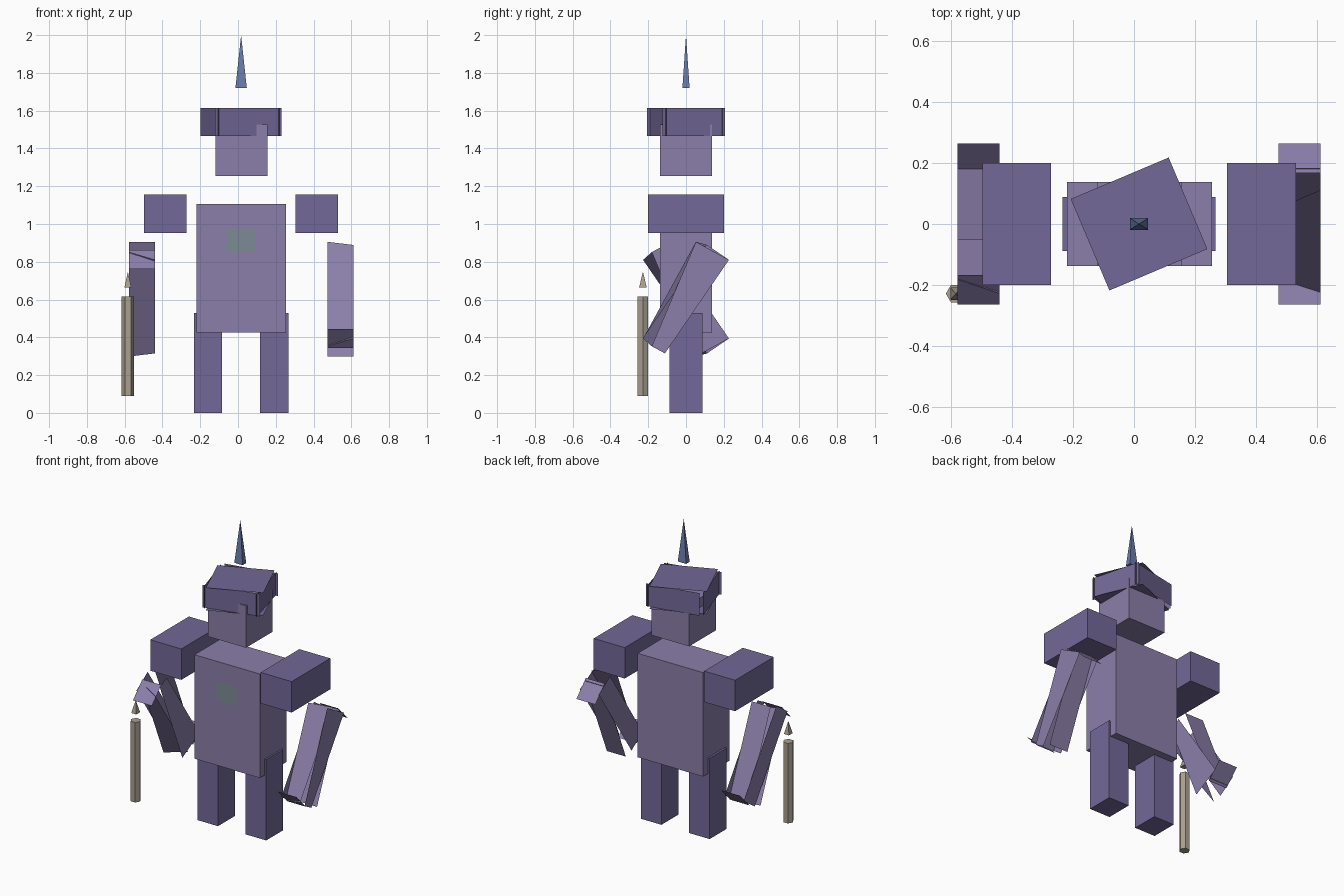
import bpy
import bmesh
from math import pi
from mathutils import Matrix, Vector

if "Cube" in bpy.data.objects:
    bpy.data.objects.remove(bpy.data.objects["Cube"])


def material(name, rgb):
    m = bpy.data.materials.new(name)
    m.diffuse_color = (*rgb, 1)
    m.use_nodes = True
    m.node_tree.nodes["Principled BSDF"].inputs["Base Color"].default_value = m.diffuse_color
    return m


LIGHT = material("light_purple", (0.26, 0.21, 0.40))
DARK = material("dark_purple", (0.17, 0.14, 0.31))
BLUE = material("blue", (0.15, 0.20, 0.40))
WOOD = material("pale_wood", (0.40, 0.35, 0.28))
GLASS = material("grey_green", (0.20, 0.26, 0.30))


def finish(name, bm, mat):
    me = bpy.data.meshes.new(name)
    bm.to_mesh(me)
    bm.free()
    me.materials.append(mat)
    ob = bpy.data.objects.new(name, me)
    bpy.context.collection.objects.link(ob)
    return ob


def box(name, x, y, z, mat):
    """Box from (min, max) ranges."""
    bm = bmesh.new()
    bmesh.ops.create_cube(bm, size=1)
    for v in bm.verts:
        v.co = [r[0] if c < 0 else r[1] for c, r in zip(v.co, (x, y, z))]
    return finish(name, bm, mat)


def cone(name, centre, z0, z1, sides, r0, r1, mat, turn=0.0, scale=(1, 1)):
    bm = bmesh.new()
    bmesh.ops.create_cone(bm, cap_ends=True, segments=sides, radius1=r0,
                          radius2=r1, depth=z1 - z0)
    bmesh.ops.rotate(bm, verts=bm.verts, matrix=Matrix.Rotation(turn, 3, 'Z'))
    bmesh.ops.scale(bm, verts=bm.verts, vec=(*scale, 1))
    bmesh.ops.translate(bm, verts=bm.verts, vec=(*centre, (z0 + z1) / 2))
    bmesh.ops.remove_doubles(bm, verts=bm.verts, dist=1e-5)
    return finish(name, bm, mat)


def fanned_box(name, centre, size, axis, step, mat):
    """Box of loose panels: each panel turns its shared corners one step more."""
    hx, hy, hz = (s / 2 for s in size)
    corner = {(i, j, k): Vector((i * hx, j * hy, k * hz))
              for i in (-1, 1) for j in (-1, 1) for k in (-1, 1)}
    turn = Matrix.Rotation(step, 3, axis)
    for k in corner:
        corner[k] = turn @ corner[k]
    bm = bmesh.new()
    # back, +x side, front, -x side, top, bottom
    for ax, s in ((1, 1), (0, 1), (1, -1), (0, -1), (2, 1), (2, -1)):
        loop = []
        for a, b in ((-1, -1), (1, -1), (1, 1), (-1, 1))[::s]:
            key = [0, 0, 0]
            key[ax], key[(ax + 1) % 3], key[(ax + 2) % 3] = s, a, b
            key = tuple(key)
            corner[key] = turn @ corner[key]
            loop.append(bm.verts.new(corner[key] + Vector(centre)))
        bm.faces.new(loop)
    return finish(name, bm, mat)


# torso and head
MID = 0.0165
box("torso", (-0.22, 0.255), (-0.137, 0.137), (0.425, 1.107), LIGHT)
box("head", (-0.12, 0.155), (-0.138, 0.138), (1.253, 1.527), LIGHT)
fanned_box("helmet", (MID, 0, 1.54), (0.348, 0.325, 0.148), 'Z', 0.1, DARK)
cone("helmet_spike", (MID, 0), 1.72, 2.0, 4, 2 ** 0.5, 0, BLUE, pi / 4,
     (0.03, 0.019))

# chest plaque, a flat panel
bm = bmesh.new()
bm.faces.new([bm.verts.new((x, -0.139, z)) for x, z in
              ((-0.06, 0.853), (0.09, 0.853), (0.09, 0.975), (-0.06, 0.975))])
finish("chest_plaque", bm, GLASS)

# limbs on both sides
for side, s in (("left", -1), ("right", 1)):
    def span(a, b):
        return sorted((MID + s * a, MID + s * b))
    box(side + "_leg", span(0.1, 0.25), (-0.088, 0.088), (0, 0.53), DARK)
    box(side + "_shoulder", span(0.288, 0.513), (-0.2, 0.2), (0.952, 1.155), DARK)
    fanned_box(side + "_arm", (MID + s * 0.5255, 0, 0.602), (0.137, 0.14, 0.6),
               'X', -s * 0.2, LIGHT)

# staff with a floating tip
cone("staff", (-0.583, -0.228), 0.09, 0.615, 6, 0.0325, 0.0325, WOOD, pi / 2)
cone("staff_tip", (-0.583, -0.228), 0.665, 0.747, 4, 2 ** 0.5, 0, WOOD, pi / 4,
     (0.018, 0.02))
